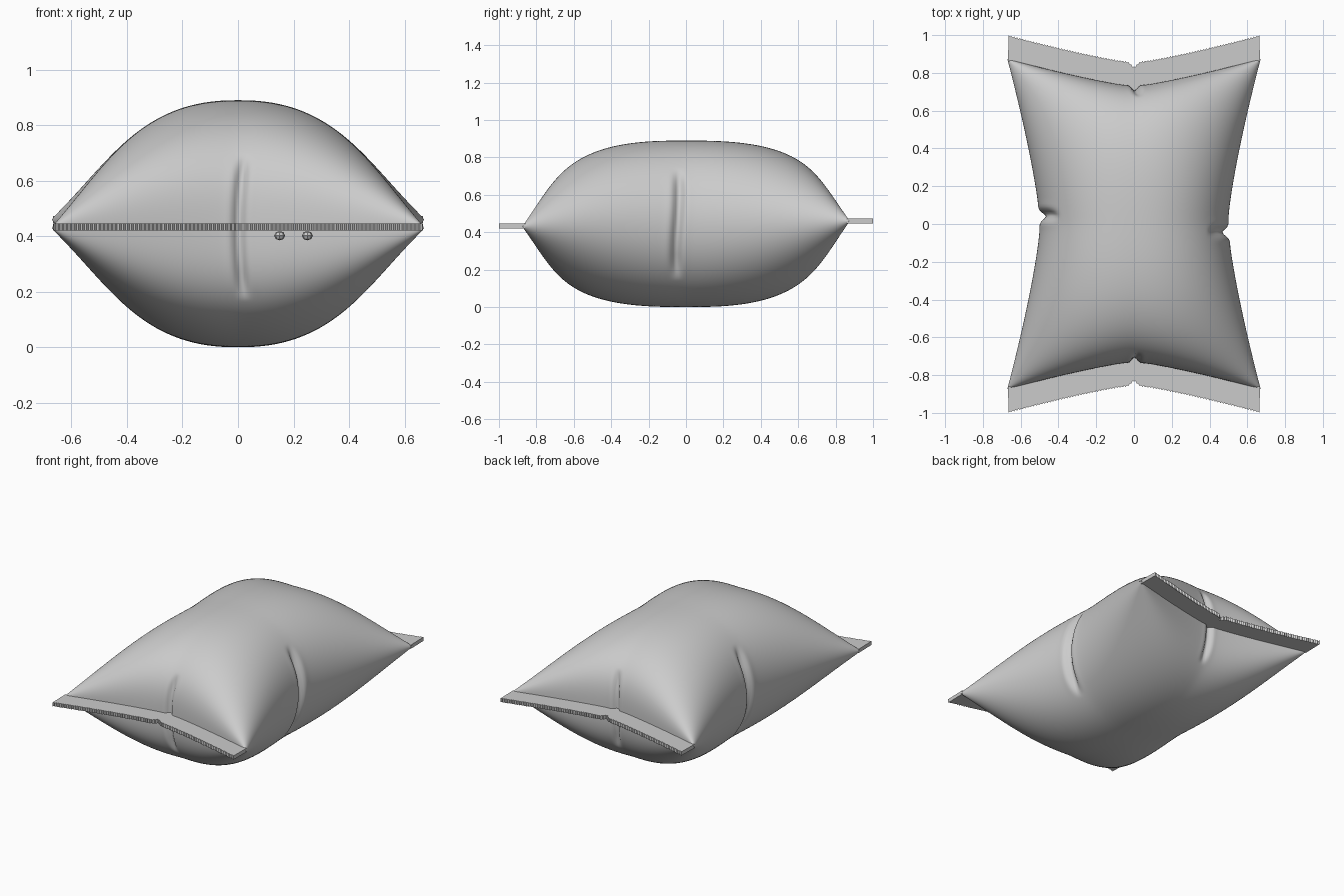
import bpy, bmesh, math

if "Cube" in bpy.data.objects:
    bpy.data.objects.remove(bpy.data.objects["Cube"])

MID = 0.445          # height of the seam plane, also half the thickness
NU, NV = 180, 200    # grid density of each bag panel


def ease(a, b, t):
    t = max(0.0, min(1.0, (t - a) / (b - a)))
    return t * t * (3 - 2 * t)


def pinch(s, width):
    # narrow groove with faint raised shoulders
    s /= width
    return math.exp(-s * s) - 0.05 * math.exp(-((abs(s) - 2.0) / 0.9) ** 2)


def half_width(v):
    return 0.495 + 0.175 * (v * v + 0.003) ** 0.65


def half_length(u):
    return 0.728 + 0.145 * (u * u + 0.003) ** 0.6


def body_point(u, v, side):
    x, y = u * half_width(v), v * half_length(u)
    across = max(0.0, 1 - abs(u) ** 2.3) ** 0.5
    along = max(0.0, 1 - abs(v) ** 2.7) ** 0.34
    corner = 1 - 0.42 * u * u * v * v      # flatter towards the four corners
    h = side * MID * across * along * corner
    # side creases, offset to opposite sides of the middle
    c = (-0.045 if u > 0 else 0.04) + 0.008 * math.sin(h * 9)
    x2 = x - math.copysign(0.034, u) * pinch(y - c, 0.024) * ease(0.76, 0.94, abs(u))
    # end creases, slightly bowed
    c = 0.3 * h * h + 0.003
    y2 = y - math.copysign(0.026, v) * pinch(x - c, 0.018) * ease(0.91, 0.985, abs(v))
    return x2, y2, MID + h + 0.015 * v ** 3


def make_object(name, bm, smooth):
    bmesh.ops.recalc_face_normals(bm, faces=bm.faces)
    for f in bm.faces:
        f.smooth = smooth
    me = bpy.data.meshes.new(name)
    bm.to_mesh(me)
    bm.free()
    ob = bpy.data.objects.new(name, me)
    bpy.context.collection.objects.link(ob)
    return ob


# Inflated bag: two domed panels welded along their rim
bm = bmesh.new()
us = [math.sin(math.pi * (i / NU - 0.5)) for i in range(NU + 1)]
vs = [math.sin(math.pi * (j / NV - 0.5)) for j in range(NV + 1)]
for side in (1, -1):
    g = [[bm.verts.new(body_point(u, v, side)) for v in vs] for u in us]
    for i in range(NU):
        for j in range(NV):
            bm.faces.new((g[i][j], g[i + 1][j], g[i + 1][j + 1], g[i][j + 1]))
bmesh.ops.remove_doubles(bm, verts=bm.verts, dist=1e-5)
make_object("bag_body", bm, True)


# Flat crimped seals with a saw-tooth outer edge
def make_seal(name, d, z):
    bm = bmesh.new()
    n, t = 180, 0.0125
    rings = []
    for i in range(n + 1):
        u = -1 + 2 * i / n
        notch = 0.025 * math.exp(-(u * 0.67 / 0.02) ** 2)
        y = half_length(u) - notch
        tooth = 0.008 if i % 2 else 0.0
        inner, outer = d * (y - 0.012), d * (y + 0.127 - tooth)
        xi, xo = 0.667 * u, 0.664 * u
        rings.append([bm.verts.new(p) for p in (
            (xi, inner, z - t), (xo, outer, z - t),
            (xo, outer, z + t), (xi, inner, z + t))])
    for a, b in zip(rings, rings[1:]):
        for k in range(4):
            m = (k + 1) % 4
            bm.faces.new((a[k], a[m], b[m], b[k]))
    bm.faces.new(rings[0])
    bm.faces.new(rings[-1])
    make_object(name, bm, False)


make_seal("front_seal", -1, 0.433)
make_seal("back_seal", 1, 0.460)

# Two tiny faceted beads tucked under the front seal
for i, x in enumerate((0.15, 0.25)):
    bm = bmesh.new()
    bmesh.ops.create_uvsphere(bm, u_segments=8, v_segments=4, radius=0.02)
    ob = make_object(f"seal_bead_{i + 1}", bm, False)
    ob.location = (x, -0.80, 0.402)
    ob.scale.z = 0.85
